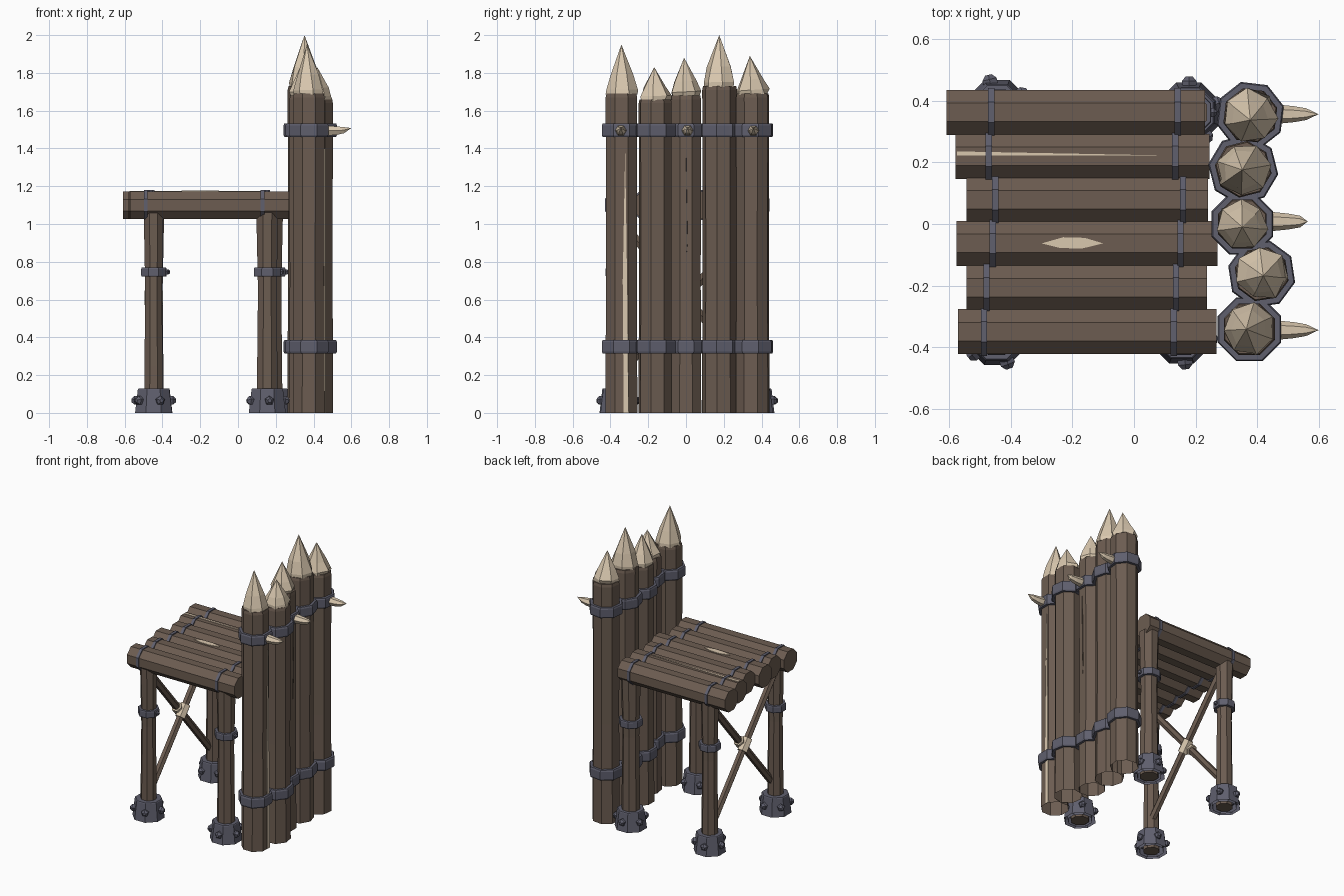
import bpy, bmesh, math, random
from mathutils import Vector

if "Cube" in bpy.data.objects:
    bpy.data.objects.remove(bpy.data.objects["Cube"])

random.seed(4)


def material(name, rgb):
    m = bpy.data.materials.new(name)
    m.diffuse_color = (*rgb, 1)
    m.use_nodes = True
    m.node_tree.nodes["Principled BSDF"].inputs["Base Color"].default_value = m.diffuse_color
    return m


WOOD = material("dark wood", (0.150, 0.108, 0.082))
CUT = material("cut wood", (0.70, 0.58, 0.43))
IRON = material("iron", (0.115, 0.115, 0.155))
FLAT = math.pi / 8          # turns an octagon so its flats face the axes


def finish(name, bm, mat):
    bmesh.ops.remove_doubles(bm, verts=bm.verts, dist=0.0005)
    bmesh.ops.recalc_face_normals(bm, faces=bm.faces)
    me = bpy.data.meshes.new(name)
    bm.to_mesh(me)
    bm.free()
    me.materials.append(mat)
    ob = bpy.data.objects.new(name, me)
    bpy.context.collection.objects.link(ob)
    return ob


def tube(name, pts, radii, mat, sides=8, rot=FLAT, caps=(True, True), jitter=0.0):
    """Rings of given radii along a path, skinned into a faceted tube."""
    pts = [Vector(p) for p in pts]
    d = (pts[-1] - pts[0]).normalized()
    u = Vector((1, 0, 0)) if abs(d.z) > 0.95 else Vector((0, 0, 1)).cross(d).normalized()
    v = d.cross(u).normalized()
    u = v.cross(d)
    bm = bmesh.new()
    rings = []
    for p, r in zip(pts, radii):
        ring = []
        for i in range(sides):
            a = rot + 2 * math.pi * i / sides
            k = r * (1 + random.uniform(-jitter, jitter))
            ring.append(bm.verts.new(p + (u * math.cos(a) + v * math.sin(a)) * k))
        rings.append(ring)
    for a, b in zip(rings, rings[1:]):
        for i in range(sides):
            j = (i + 1) % sides
            bm.faces.new((a[i], a[j], b[j], b[i]))
    if caps[0]:
        bm.faces.new(rings[0][::-1])
    if caps[1] and radii[-1] > 0:
        bm.faces.new(rings[-1])
    return finish(name, bm, mat)


def plate(name, outline, mat):
    """Thin sliver of exposed wood."""
    bm = bmesh.new()
    bm.faces.new([bm.verts.new(p) for p in outline])
    ob = finish(name, bm, mat)
    mod = ob.modifiers.new("thickness", 'SOLIDIFY')
    mod.thickness = 0.005
    mod.offset = 0
    return ob


def band(name, x, y, z, r, half, rot):
    tube(name, [(x, y, z - half), (x, y, z - half * 0.7), (x, y, z + half * 0.7), (x, y, z + half)],
         [r * 0.96, r, r, r * 0.96], IRON, rot=rot)


def bolt(name, x, y, z, a, size):
    """Five-sided stud pointing outward at angle a."""
    out = Vector((math.cos(a), math.sin(a), 0))
    p = Vector((x, y, z))
    tube(name, [p - out * size, p + out * size * 0.4, p + out * size], [size, size, size * 0.45],
         IRON, sides=5, rot=0.3)


# palisade: x, y, radius, shoulder height, tip (x, y, z), turn
stakes = [
    (0.375, -0.342, 0.090, 1.69, (0.365, -0.342, 1.95), FLAT),
    (0.415, -0.163, 0.090, 1.66, (0.420, -0.168, 1.83), FLAT + 0.15),
    (0.352, 0.000, 0.086, 1.68, (0.352, -0.010, 1.88), FLAT),
    (0.355, 0.178, 0.093, 1.73, (0.352, 0.176, 2.00), FLAT + 0.25),
    (0.378, 0.353, 0.091, 1.69, (0.378, 0.338, 1.89), FLAT - 0.12),
]
for n, (x, y, r, top, tip, rot) in enumerate(stakes, 1):
    tube(f"palisade_stake_{n}", [(x, y, 0), (x, y, 0.7), (x, y, top - 0.02), (x, y, top)],
         [r * 1.02, r * 0.98, r, r * 0.95], WOOD, rot=rot, caps=(False, True))
    # carved point
    h = tip[2] - top
    mx, my = x + (tip[0] - x) * 0.4, y + (tip[1] - y) * 0.4
    tube(f"stake_point_{n}", [(x, y, top - 0.005), (x, y, top + 0.02), (mx, my, top + h * 0.38), tip],
         [r * 0.90, r * 0.93, r * 0.68, 0], CUT, sides=7, rot=rot + n, jitter=0.09)
    for z, label in ((0.35, "lower"), (1.497, "upper")):
        band(f"{label}_stake_band_{n}", x, y, z, r + 0.022, 0.036, rot)

# outward spikes on the upper bands
for n, (x, y, tx) in enumerate(((0.46, -0.345, 0.60), (0.44, 0.008, 0.565), (0.46, 0.357, 0.60)), 1):
    tube(f"outer_spike_{n}", [(x, y, 1.495), (x + 0.06, y, 1.494), (x + 0.1, y, 1.497), (tx, y, 1.508)],
         [0.032, 0.026, 0.019, 0], CUT, sides=6, rot=0)

# splits in two stakes
plate("stake_split_1", [(0.461, -0.330, 0.0), (0.461, -0.303, 0.0), (0.460, -0.312, 0.7),
                        (0.460, -0.322, 1.40), (0.460, -0.335, 0.7)], CUT)
plate("stake_split_3", [(0.426, 0.000, 0.80), (0.432, 0.008, 0.9), (0.433, 0.000, 1.4), (0.430, -0.004, 1.0)], WOOD)

# platform logs: y, left end, right end
ZP = 1.10
logs = [(0.363, -0.61, 0.23), (0.220, -0.58, 0.245), (0.079, -0.545, 0.24),
        (-0.063, -0.577, 0.272), (-0.207, -0.545, 0.238), (-0.350, -0.572, 0.268)]
straps = [(-0.468, 0.138), (-0.455, 0.155), (-0.484, 0.133)]
for n, (y, x0, x1) in enumerate(logs):
    tube(f"platform_log_{n + 1}", [(x0, y, ZP), (x1, y, ZP)], [0.079, 0.079], WOOD)
    for side, sx in zip(("left", "right"), straps[n // 2]):
        sx += 0.004 * (1 - 2 * (n % 2))
        tube(f"{side}_platform_strap_{n + 1}", [(sx - 0.010, y, ZP), (sx + 0.010, y, ZP)],
             [0.086, 0.086], IRON)

# exposed wood on the platform
plate("platform_chip", [(-0.30, -0.063, 1.174), (-0.23, -0.043, 1.174), (-0.16, -0.045, 1.174),
                        (-0.10, -0.063, 1.174), (-0.17, -0.080, 1.174), (-0.24, -0.078, 1.174)], CUT)
plate("platform_split", [(-0.575, 0.236, 1.173), (-0.575, 0.222, 1.173), (0.15, 0.222, 1.173)], CUT)

# legs with iron feet and collars
legs = {"front_left": (-0.447, -0.36, 0.052), "back_left": (-0.445, 0.37, 0.054),
        "front_right": (0.155, -0.355, 0.058), "back_right": (0.178, 0.362, 0.060)}
for n, (label, (x, y, r)) in enumerate(legs.items()):
    tube(f"{label}_leg", [(x, y, 0.0), (x, y, 0.25), (x, y, 0.65), (x, y, 0.95), (x, y, 1.06)],
         [r * 1.04, r, r * 0.92, r * 1.04, r * 1.08], WOOD)
    tube(f"{label}_foot", [(x, y, 0), (x, y, 0.125), (x, y, 0.13)], [0.106, 0.090, 0.086], IRON,
         caps=(False, True))
    tube(f"{label}_foot_lining", [(x, y, 0), (x, y, 0.11)], [0.082, 0.078], IRON, caps=(False, False))
    band(f"{label}_leg_collar", x, y, 0.745, r + 0.019, 0.024, FLAT)
    bolt(f"{label}_collar_bolt", x, y, 0.745, 0, 0.015)
    bpy.data.objects[f"{label}_collar_bolt"].location.x = r + 0.016
    for k in range(5):
        a = -1.2 + n * 0.5 + k * 2 * math.pi / 5
        bolt(f"{label}_foot_bolt_{k + 1}", x + 0.093 * math.cos(a), y + 0.093 * math.sin(a), 0.065, a, 0.025)

# crossed braces on the left side, tied in the middle
for s, label in ((1, "rising"), (-1, "falling")):
    x = -0.446 + s * 0.014
    tube(f"{label}_brace", [(x, -0.36 * s, 0.19), (x, 0.36 * s, 1.03)], [0.025, 0.025], WOOD, sides=6, rot=0)
    tube(f"{label}_brace_tie", [(x, -0.030 * s, 0.575), (x, 0.030 * s, 0.645)], [0.036, 0.036], CUT, sides=6, rot=0)
